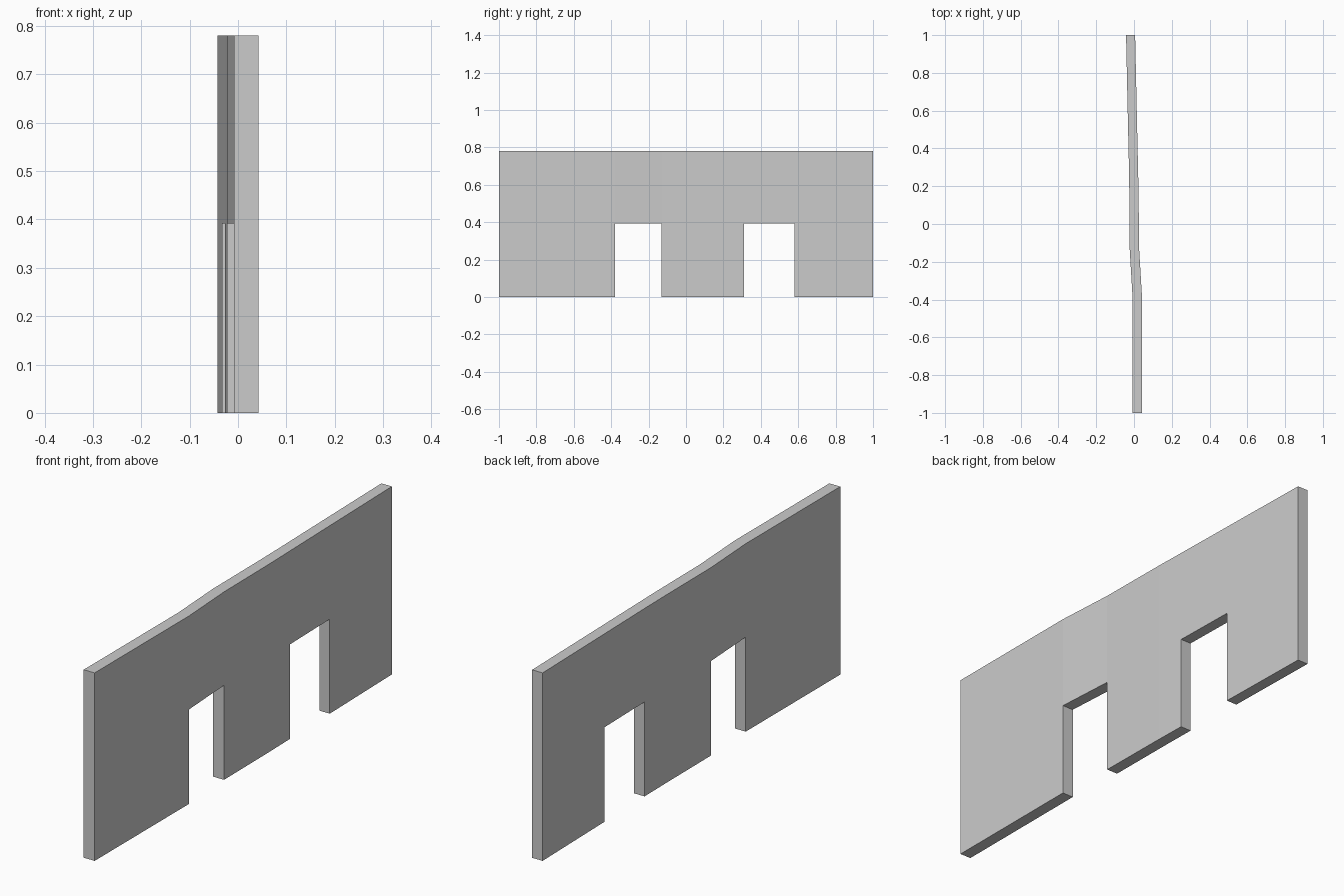
import bpy
import bmesh

cube = bpy.data.objects.get("Cube")
if cube:
    bpy.data.objects.remove(cube, do_unlink=True)

HEIGHT, DOOR_HEIGHT = 0.78, 0.392

# Wall plan: (y, x of right face, x of left face) at each bend and door jamb
PLAN = [
    (-1.0, -0.008, 0.042),
    (-0.38, -0.008, 0.042),
    (-0.13, -0.023, 0.027),
    (0.18, -0.025, 0.024),
    (0.31, -0.027, 0.021),
    (0.58, -0.033, 0.015),
    (1.0, -0.042, 0.006),
]
DOOR_BAYS = {1, 4}


def extrude(bm, faces, dz, keep):
    """Extrude a strip of faces vertically."""
    result = bmesh.ops.extrude_face_region(bm, geom=faces, use_keep_orig=keep)
    verts = [g for g in result["geom"] if isinstance(g, bmesh.types.BMVert)]
    bmesh.ops.translate(bm, verts=verts, vec=(0, 0, dz))


# Plain stone colour
grey = bpy.data.materials.new("light_grey")
grey.use_nodes = True
colour = (0.6, 0.6, 0.6, 1.0)
grey.diffuse_color = colour
grey.node_tree.nodes["Principled BSDF"].inputs["Base Color"].default_value = colour

# Plan strip at door-head level, raised into the upper wall
bm = bmesh.new()
rows = [[bm.verts.new((x, y, DOOR_HEIGHT)) for x in (x0, x1)] for y, x0, x1 in PLAN]
bays = [bm.faces.new((a[0], a[1], b[1], b[0])) for a, b in zip(rows, rows[1:])]
extrude(bm, bays, HEIGHT - DOOR_HEIGHT, True)

# Piers between the doorways, lowered to the ground
piers = [f for i, f in enumerate(bays) if i not in DOOR_BAYS]
extrude(bm, piers, -DOOR_HEIGHT, False)
bmesh.ops.recalc_face_normals(bm, faces=bm.faces)

mesh = bpy.data.meshes.new("wall_with_doorways")
bm.to_mesh(mesh)
bm.free()
mesh.materials.append(grey)
wall = bpy.data.objects.new("wall_with_doorways", mesh)
bpy.context.collection.objects.link(wall)
